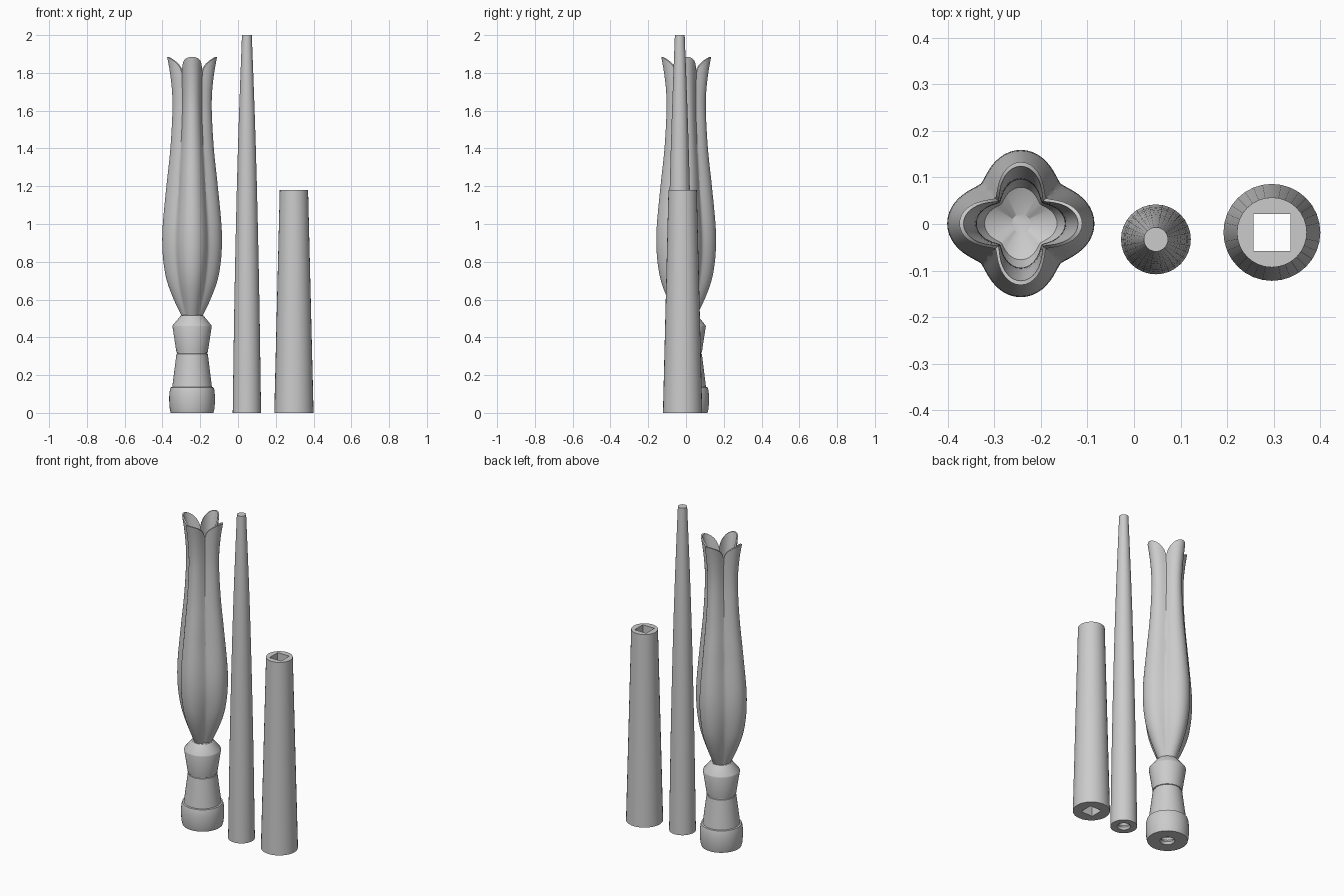
import bpy
import bmesh
from math import sin, cos, pi, radians

old = bpy.data.objects.get("Cube")
if old:
    bpy.data.objects.remove(old, do_unlink=True)

grey = bpy.data.materials.new("light_grey")
grey.use_nodes = True
grey.diffuse_color = (0.6, 0.6, 0.6, 1)
grey.node_tree.nodes["Principled BSDF"].inputs["Base Color"].default_value = (0.6, 0.6, 0.6, 1)


def curve(points, z):
    """Smooth curve through (z, value) points."""
    def slope(i):
        a, b = points[max(i - 1, 0)], points[min(i + 1, len(points) - 1)]
        return (b[1] - a[1]) / (b[0] - a[0])
    i = 0
    while i < len(points) - 2 and z > points[i + 1][0]:
        i += 1
    (z0, v0), (z1, v1) = points[i], points[i + 1]
    h = z1 - z0
    t = (z - z0) / h
    return (v0 * (1 + 2 * t) * (1 - t) ** 2 + v1 * t * t * (3 - 2 * t)
            + h * slope(i) * t * (1 - t) ** 2 + h * slope(i + 1) * t * t * (t - 1))


def loft(name, centre, rings, sides, closed=False):
    """Skin a list of rings; each ring maps an angle to (radius, z)."""
    bm = bmesh.new()
    loops = []
    for ring in rings:
        loop = []
        for k in range(sides):
            a = 2 * pi * k / sides
            r, z = ring(a)
            loop.append(bm.verts.new((r * cos(a), r * sin(a), z)))
        loops.append(loop)
    pairs = list(zip(loops, loops[1:]))
    if closed:
        pairs.append((loops[-1], loops[0]))
    else:
        bm.faces.new(loops[0])
        bm.faces.new(loops[-1])
    for low, high in pairs:
        for k in range(sides):
            n = (k + 1) % sides
            bm.faces.new((low[k], low[n], high[n], high[k]))
    bmesh.ops.recalc_face_normals(bm, faces=bm.faces)
    mesh = bpy.data.meshes.new(name)
    bm.to_mesh(mesh)
    bm.free()
    mesh.materials.append(grey)
    obj = bpy.data.objects.new(name, mesh)
    obj.location = (*centre, 0)
    bpy.context.collection.objects.link(obj)
    bpy.ops.object.select_all(action="DESELECT")
    obj.select_set(True)
    bpy.context.view_layer.objects.active = obj
    bpy.ops.object.shade_smooth_by_angle(angle=radians(32))
    return obj


def circle(r, z):
    return lambda a: (r, z)


def square(half, z):
    return lambda a: (half / max(abs(cos(a)), abs(sin(a))), z)


def threaded_hole(r, depth, turns):
    """Rings from the bottom of a ridged socket down to the floor."""
    rings = [circle(r, depth)]
    pitch = depth / turns
    for i in reversed(range(turns)):
        rings += [circle(r - 0.008, (i + 0.5) * pitch), circle(r, i * pitch)]
    return rings


# Fluted cup: four lobes with creased valleys and a petal rim
LOBE = [(0.515, 0.056), (0.6, 0.097), (0.7, 0.134), (0.8, 0.152), (0.9, 0.158),
        (1.0, 0.155), (1.2, 0.136), (1.4, 0.115), (1.6, 0.104), (1.7, 0.106),
        (1.8, 0.117), (1.89, 0.133)]
VALLEY = [(0.515, 0.05), (0.7, 0.1), (0.9, 0.121), (1.2, 0.1), (1.6, 0.073), (1.89, 0.08)]
RIM_START = 1.5


def cup_ring(z, wall):
    def ring(a):
        f = abs(cos(2 * a))
        top = 1.8 + 0.085 * f ** 0.7
        h = z
        if z > RIM_START:
            h = RIM_START + (z - RIM_START) * (top - RIM_START) / (1.885 - RIM_START)
        low = curve(VALLEY, h)
        return low + (curve(LOBE, h) - low) * f ** 1.4 - wall, h
    return ring


ROWS = 44
heights = [0.515 + (1.885 - 0.515) * i / ROWS for i in range(ROWS + 1)]
cup = [cup_ring(z, 0) for z in heights]
cup += [cup_ring(z, 0.009) for z in reversed(heights[2:])]
cup.append(circle(0.02, 0.55))
CUP_CENTRE = (-0.243, 0.001)
loft("fluted_cup", CUP_CENTRE, cup, 80)

# Turned pedestal under the cup, with a socket in its floor
pedestal = threaded_hole(0.042, 0.14, 5)
pedestal += [circle(r, z) for r, z in (
    (0.113, 0), (0.118, 0.02), (0.121, 0.06), (0.121, 0.09), (0.118, 0.12),
    (0.114, 0.135), (0.105, 0.137), (0.083, 0.312), (0.079, 0.314), (0.079, 0.319),
    (0.083, 0.321), (0.104, 0.458), (0.102, 0.464), (0.06, 0.515), (0.05, 0.518))]
loft("pedestal", CUP_CENTRE, pedestal, 48)

# Tall tapering spire with a socket in its floor
TAPER = [(0, 0.075), (0.6, 0.066), (1.2, 0.053), (1.6, 0.041), (2.0, 0.026)]
spire = threaded_hole(0.038, 0.14, 5)
spire += [circle(curve(TAPER, 0.2 * i), 0.2 * i) for i in range(11)]
loft("tall_spire", (0.047, -0.033), spire, 32)

# Short tapering sleeve with a square bore right through
sleeve = [circle(0.104 - 0.029 * i / 4, 1.18 * i / 4) for i in range(5)]
sleeve += [square(0.04, 1.18), square(0.04, 0)]
loft("square_bored_sleeve", (0.296, -0.018), sleeve, 32, closed=True)
